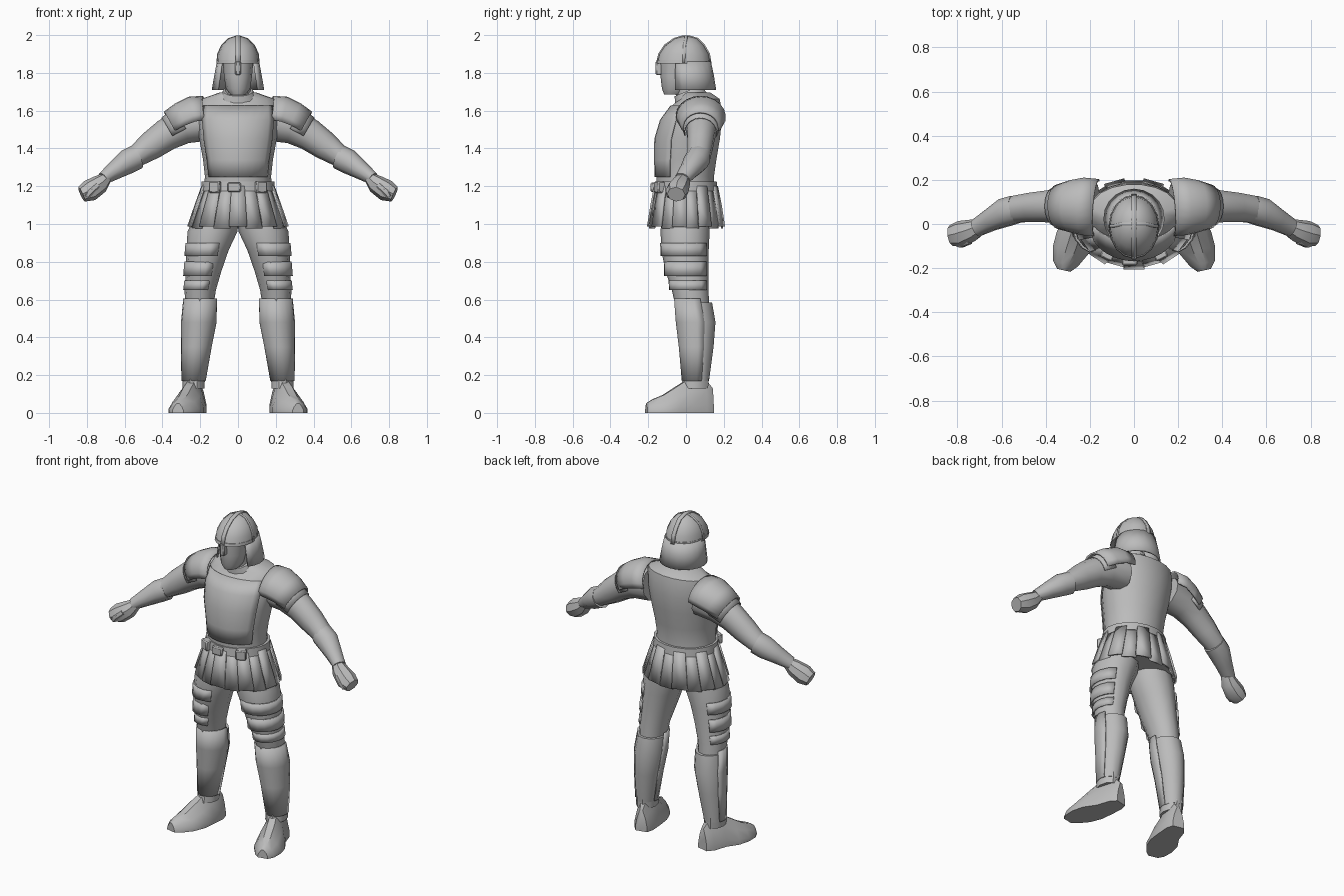
import bpy, bmesh, math
from mathutils import Vector

if "Cube" in bpy.data.objects:
    bpy.data.objects.remove(bpy.data.objects["Cube"])

steel = bpy.data.materials.new("plain_grey")
steel.diffuse_color = (0.5, 0.5, 0.5, 1)
steel.use_nodes = True
steel.node_tree.nodes["Principled BSDF"].inputs["Base Color"].default_value = steel.diffuse_color


def finish(name, bm, mirror=False, thick=0, angle=40):
    """Turn a bmesh into a shaded object with optional thickness and mirroring."""
    bmesh.ops.recalc_face_normals(bm, faces=bm.faces)
    me = bpy.data.meshes.new(name)
    bm.to_mesh(me)
    bm.free()
    ob = bpy.data.objects.new(name, me)
    bpy.context.collection.objects.link(ob)
    me.materials.append(steel)
    bpy.ops.object.select_all(action='DESELECT')
    ob.select_set(True)
    bpy.context.view_layer.objects.active = ob
    bpy.ops.object.shade_smooth_by_angle(angle=math.radians(angle))
    if thick:
        m = ob.modifiers.new("thickness", 'SOLIDIFY')
        m.thickness, m.offset = thick, 0
    if mirror:
        m = ob.modifiers.new("mirror", 'MIRROR')
        m.use_clip = m.use_mirror_merge = False
    return ob


def loft(name, rings, n=12, flat=True, arc=None, mirror=False, thick=0, grow=0, angle=40):
    """Skin elliptical rings (x, y, z, rx, ry); arc gives an open shell in degrees."""
    bm = bmesh.new()
    rows = []
    for i, (x, y, z, a, b) in enumerate(rings):
        c = Vector((x, y, z))
        u, v = Vector((1, 0, 0)), Vector((0, 1, 0))
        if not flat:
            p, q = rings[max(i - 1, 0)], rings[min(i + 1, len(rings) - 1)]
            t = (Vector(q[:3]) - Vector(p[:3])).normalized()
            v = (v - t * t.y).normalized()
            u = v.cross(t)
        lo, hi = arc or (0, 360)
        row = []
        for k in range(n + 1 if arc else n):
            w = math.radians(lo + (hi - lo) * k / n)
            row.append(bm.verts.new(c + u * (a + grow) * math.cos(w) + v * (b + grow) * math.sin(w)))
        rows.append(row)
    for r, s in zip(rows, rows[1:]):
        for k in range(n):
            j = (k + 1) % len(r)
            bm.faces.new((r[k], r[j], s[j], s[k]))
    if not arc:
        bm.faces.new(rows[0])
        bm.faces.new(rows[-1])
    return finish(name, bm, mirror, thick, angle)


def strip(name, pts, side, w, thick):
    """Narrow band following points, widened along side."""
    bm = bmesh.new()
    rows = [[bm.verts.new(Vector(p) + Vector(side) * s * w) for s in (-1, 1)] for p in pts]
    for r, s in zip(rows, rows[1:]):
        bm.faces.new((r[0], r[1], s[1], s[0]))
    return finish(name, bm, thick=thick)


def block(name, loc, size, turn=0, mirror=False):
    ca, sa = math.cos(turn), math.sin(turn)
    bm = bmesh.new()
    bmesh.ops.create_cube(bm, size=1)
    for v in bm.verts:
        x, y, z = (v.co[i] * size[i] for i in range(3))
        v.co = Vector(loc) + Vector((x * ca - y * sa, x * sa + y * ca, z))
    bmesh.ops.bevel(bm, geom=bm.edges[:], offset=0.006, segments=1, affect='EDGES')
    return finish(name, bm, mirror)


# Torso with shoulders rising to the neck, and an overlaid breastplate
torso = [(0, 0, 1.17, .185, .155), (0, -.005, 1.25, .175, .155), (0, 0, 1.34, .185, .163),
         (0, .01, 1.45, .205, .172), (0, .03, 1.55, .215, .162),
         (0, .055, 1.625, .21, .132), (0, .072, 1.662, .195, .108), (0, .05, 1.695, .1, .082)]
loft("torso", torso, 18)
loft("breastplate", torso[1:6], 10, arc=(-150, -30), thick=.006, grow=.003)
loft("collar", [(0, .04, 1.62, .125, .105), (0, .025, 1.668, .105, .09), (0, .01, 1.705, .08, .078)],
     14, flat=False)
loft("neck", [(0, .03, 1.6, .07, .075), (0, 0, 1.76, .065, .07)], 10)

# Head
loft("face", [(0, -.065, 1.685, .04, .05), (0, -.055, 1.715, .064, .072), (0, -.052, 1.78, .074, .083),
              (0, -.04, 1.87, .082, .1)], 12)
dome = [(0, -.012, 1.85, .113, .142), (0, -.01, 1.90, .108, .132), (0, -.008, 1.945, .088, .104),
        (0, 0, 1.98, .053, .063), (0, 0, 1.994, .012, .015)]
loft("helmet_dome", dome, 16)
loft("helmet_rim", [(0, -.012, 1.85, .113, .143), (0, -.012, 1.868, .111, .14)], 16, grow=.002)
loft("neck_guard", [(0, .015, 1.86, .107, .112), (0, .02, 1.79, .12, .122), (0, .025, 1.71, .134, .13)],
     14, arc=(-38, 218), thick=.01)
front = [(0, c[1] - c[4] - .001, c[2] + .001) for c in dome]
back = [(0, c[1] + c[4] + .001, c[2] + .001) for c in reversed(dome)]
strip("helmet_ridge", front + back, (1, 0, 0), .012, .008)
block("nose_guard", (0, -.143, 1.825), (.03, .035, .075))
left = [(-c[3], c[1], c[2] + .001) for c in dome]
right = [(c[3], c[1], c[2] + .001) for c in reversed(dome)]
strip("cross_ridge", left + right, (0, 1, 0), .007, .004)

# Arms
loft("upper_arm", [(.17, .085, 1.54, .1, .1), (.29, .085, 1.52, .096, .09), (.38, .08, 1.472, .085, .076),
                   (.46, .075, 1.415, .076, .07), (.53, .068, 1.365, .06, .064), (.58, .055, 1.335, .055, .06)],
     10, flat=False, mirror=True)
# Shoulder plates cover the upper side of the arm
loft("pauldron", [(.17, .075, 1.575, .1, .125), (.23, .08, 1.565, .108, .126), (.285, .08, 1.543, .102, .114),
                  (.345, .078, 1.51, .092, .096)], 12, flat=False, arc=(78, 282), mirror=True, thick=.01)
loft("lower_pauldron", [(.29, .08, 1.525, .098, .1), (.36, .078, 1.485, .088, .086)], 10,
     flat=False, arc=(75, 285), mirror=True, thick=.006)
loft("forearm_guard", [(.535, .067, 1.355, .066, .066), (.585, .052, 1.33, .066, .067),
                       (.65, .018, 1.285, .05, .052), (.715, -.018, 1.24, .034, .042)],
     10, flat=False, mirror=True)
loft("fist", [(.69, -.008, 1.25, .028, .034), (.73, -.028, 1.212, .05, .05), (.785, -.045, 1.177, .058, .06),
              (.828, -.052, 1.157, .042, .048)], 8, flat=False, mirror=True)
loft("thumb", [(.745, -.075, 1.205, .02, .018), (.785, -.093, 1.17, .022, .016), (.80, -.09, 1.145, .014, .012)],
     6, flat=False, mirror=True)

# Belt, buckle and pouches
loft("belt", [(0, 0, 1.175, .196, .17), (0, 0, 1.225, .192, .165)], 18)
block("buckle", (-.02, -.172, 1.195), (.07, .03, .05))
block("belt_pouch", (.12, -.14, 1.195), (.06, .04, .06), .45, mirror=True)

# Skirt of overlapping hanging plates
loft("under_skirt", [(0, 0, 1.2, .178, .155), (0, 0, 1.0, .24, .182)], 18)
COUNT = 18
for k in range(COUNT):
    bm = bmesh.new()
    lift = .007 if k % 2 else -.003
    rows = []
    for z, rx, ry in ((1.2, .182, .16), (1.1, .218, .18), (.98, .257, .198)):
        mid = math.tau * (k + .5) / COUNT
        half = math.tau / COUNT * .53
        rows.append([bm.verts.new(((rx + lift) * math.cos(mid + s * half),
                                   (ry + lift) * math.sin(mid + s * half),
                                   z + lift * (z < 1))) for s in (-1, 1)])
    for r, s in zip(rows, rows[1:]):
        bm.faces.new((r[0], r[1], s[1], s[0]))
    finish("skirt_plate", bm, thick=.01)

# Legs
thigh = [(.105, 0, 1.08, .11, .125), (.135, -.005, .96, .132, .13), (.162, -.005, .86, .112, .125),
         (.182, .005, .75, .094, .114), (.20, .022, .65, .083, .097), (.207, .04, .52, .07, .085)]
loft("thigh", thigh, 12, mirror=True)
# Armour bands on the outer thigh
for x, y, top, low, rx, ry in ((.158, -.005, .90, .83, .114, .126), (.181, .004, .80, .725, .097, .116),
                               (.194, .016, .70, .65, .084, .102)):
    loft("thigh_band", [(x, y, top, rx, ry), (x + .008, y, low, rx - .002, ry - .002)], 8,
         arc=(-120, 60), mirror=True, thick=.01, grow=.002)

# Greaves: calf body plus raised shin plate
greave = [(.2, .04, .585, .086, .098), (.207, .053, .48, .09, .103),
          (.22, .056, .35, .077, .09), (.235, .052, .17, .06, .07)]
loft("greave", greave, 12, mirror=True)
loft("shin_plate", [(.2, .035, .605, .085, .094)] + greave[1:], 10,
     arc=(-190, 25), mirror=True, thick=.008, grow=.001)

# Boots with flat soles, turned slightly outwards
bm = bmesh.new()
rows = []
for x, y, w, h in ((.212, .14, .035, .13), (.222, .1, .056, .18), (.238, .02, .066, .185),
                   (.265, -.05, .084, .14), (.288, -.12, .08, .095), (.31, -.18, .056, .07), (.318, -.21, .03, .05)):
    shape = [(-1, 0), (-1, .22), (-.72, .62), (-.25, 1), (.25, 1), (.72, .62), (1, .22), (1, 0)]
    rows.append([bm.verts.new((x + w * a, y + .22 * w * a, h * b)) for a, b in shape])
for r, s in zip(rows, rows[1:]):
    for k in range(8):
        bm.faces.new((r[k], r[(k + 1) % 8], s[(k + 1) % 8], s[k]))
bm.faces.new(rows[0])
bm.faces.new(rows[-1])
finish("boot", bm, mirror=True)
loft("ankle_cuff", [(.235, .052, .2, .06, .072), (.235, .045, .13, .058, .076)], 10, mirror=True)
